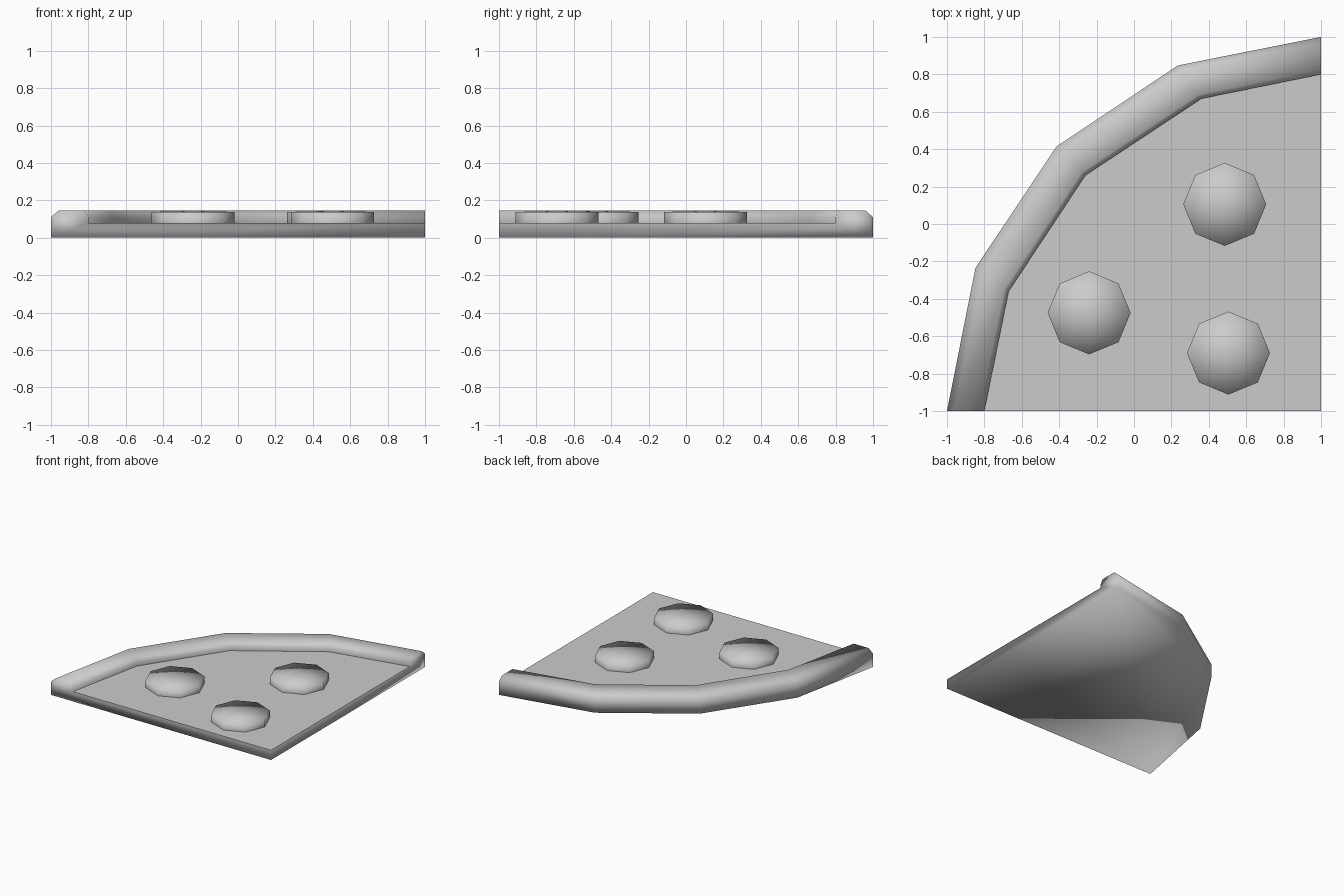
import bpy
from math import cos, sin, radians
from mathutils import Vector

if "Cube" in bpy.data.objects:
    bpy.data.objects.remove(bpy.data.objects["Cube"])

BASE_Z = 0.08
TIP = Vector((1, -1, 0))


def make(name, verts, faces, smooth=True):
    mesh = bpy.data.meshes.new(name)
    mesh.from_pydata([tuple(v) for v in verts], [], faces)
    mesh.polygons.foreach_set("use_smooth", [smooth] * len(faces))
    obj = bpy.data.objects.new(name, mesh)
    bpy.context.collection.objects.link(obj)
    return obj


# Outer and inner edge of the crust, running round a quarter circle about the tip
outer = [TIP + 2 * Vector((-cos(radians(a)), sin(radians(a)), 0))
         for a in (0, 22.5, 45, 67.5, 90)]
inner = [Vector(p) for p in ((-0.8, -1, 0), (-0.67, -0.36, 0), (-0.26, 0.26, 0),
                             (0.36, 0.67, 0), (1, 0.8, 0))]

# Crust section: (fraction from outer to inner edge, height)
section = [(0, 0), (0, 0.11), (0.2, 0.145), (0.88, 0.145), (1, 0.11), (1, BASE_Z)]
n = len(section)
rings = len(outer)

# Dough: crust sweep, end caps, straight sides and underside
verts = [o.lerp(i, t) + Vector((0, 0, z))
         for o, i in zip(outer, inner) for t, z in section]
faces = [(r * n + k, r * n + k + 1, (r + 1) * n + k + 1, (r + 1) * n + k)
         for r in range(rings - 1) for k in range(n - 1)]
low, high = len(verts), len(verts) + 1
verts += [TIP, TIP + Vector((0, 0, BASE_Z))]
last = (rings - 1) * n
faces.append((low, high) + tuple(range(n - 1, -1, -1)))
faces.append((high, low) + tuple(range(last, last + n)))
faces.append((low,) + tuple(r * n for r in range(rings)))
make("dough", verts, faces)

# Flat cheese surface
top = [v + Vector((0, 0, BASE_Z)) for v in [TIP] + inner[::-1]]
make("cheese", top, [tuple(range(len(top)))], smooth=False)


# Eight-sided topping discs with smooth-shaded tops
def topping(name, x, y, r=0.222, sides=8):
    vs = [(x + r * cos(radians(45 * i)), y + r * sin(radians(45 * i)), z)
          for z in (BASE_Z, 0.138) for i in range(sides)]
    vs.append((x, y, 0.143))
    fs = []
    for i in range(sides):
        j = (i + 1) % sides
        fs += [(i, j, sides + j, sides + i), (sides + i, sides + j, 2 * sides)]
    make(name, vs, fs)


for k, (x, y) in enumerate([(0.485, 0.105), (-0.24, -0.475), (0.505, -0.69)]):
    topping(f"topping_{k + 1}", x, y)
